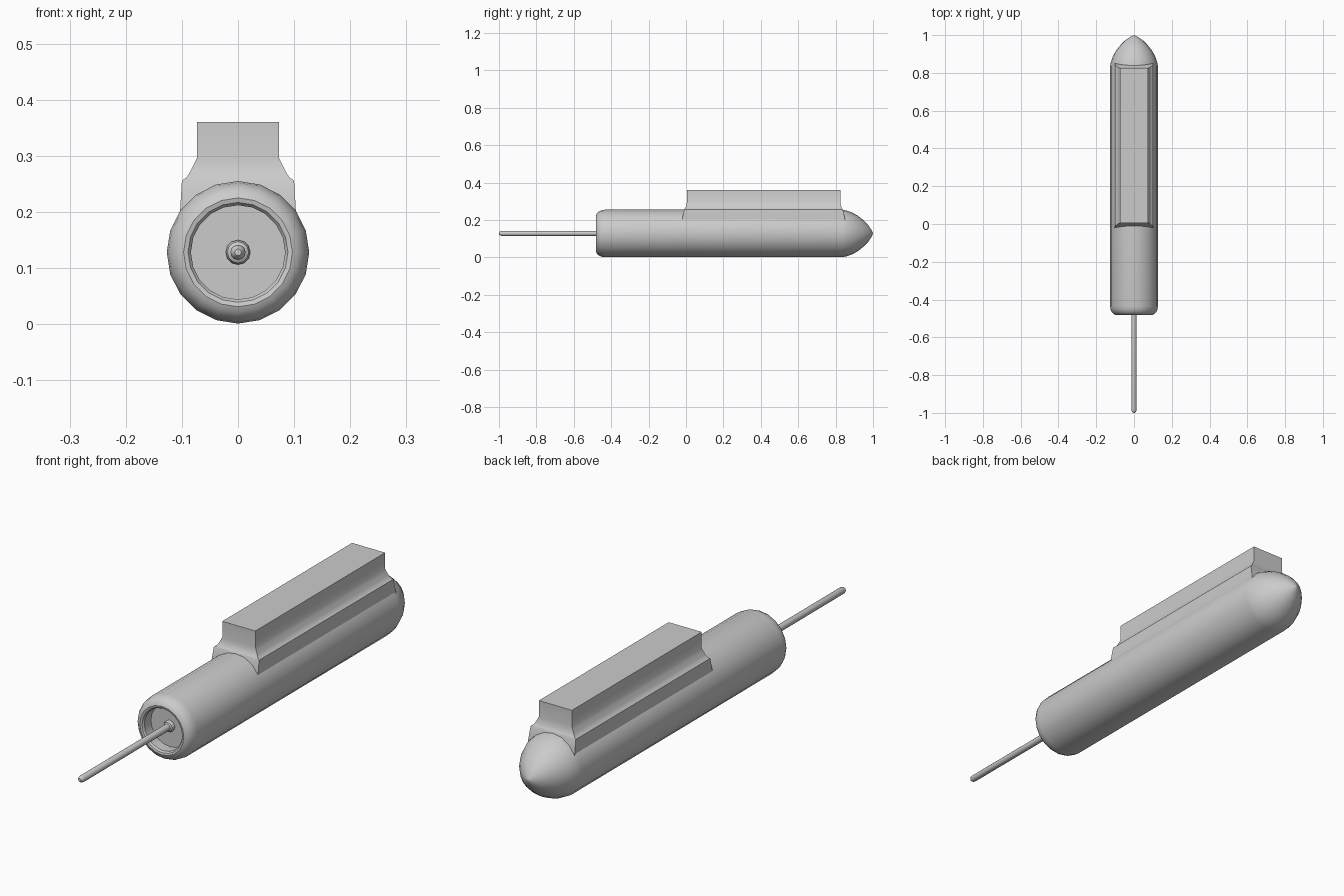
import bpy
import bmesh
from math import sin, cos, pi, radians

if "Cube" in bpy.data.objects:
    bpy.data.objects.remove(bpy.data.objects["Cube"])

AXIS_Z = 0.128


def finish(name, bm, angle=35):
    bmesh.ops.remove_doubles(bm, verts=bm.verts, dist=1e-5)
    bmesh.ops.recalc_face_normals(bm, faces=bm.faces)
    mesh = bpy.data.meshes.new(name)
    bm.to_mesh(mesh)
    bm.free()
    obj = bpy.data.objects.new(name, mesh)
    bpy.context.collection.objects.link(obj)
    bpy.ops.object.select_all(action='DESELECT')
    obj.select_set(True)
    bpy.context.view_layer.objects.active = obj
    bpy.ops.object.shade_smooth_by_angle(angle=radians(angle))
    return obj


def skin(bm, rings):
    """Join rings of vertices into quads and cap both ends."""
    n = len(rings[0])
    for a, b in zip(rings, rings[1:]):
        for i in range(n):
            j = (i + 1) % n
            bm.faces.new((a[i], a[j], b[j], b[i]))
    bm.faces.new(rings[0])
    bm.faces.new(rings[-1])


def lathe(name, profile, sides):
    """Revolve (y, radius) points around the long axis."""
    bm = bmesh.new()
    rings = [[bm.verts.new((r * sin(2 * pi * i / sides), y,
                            AXIS_Z + r * cos(2 * pi * i / sides)))
              for i in range(sides)] for y, r in profile]
    skin(bm, rings)
    return finish(name, bm)


# Tubular body: recessed tail disc, rounded rim, long barrel, pointed nose
lathe("body", [
    (-0.43, 0.084), (-0.472, 0.084), (-0.479, 0.089), (-0.481, 0.097),
    (-0.477, 0.107), (-0.467, 0.117), (-0.453, 0.124), (-0.435, 0.127),
    (0.835, 0.127), (0.86, 0.122), (0.89, 0.111), (0.92, 0.094),
    (0.95, 0.070), (0.975, 0.044), (0.992, 0.018), (1.0, 0.0005)], 20)

# Thin tail rod with rounded tip and collar at the disc
lathe("tail_rod", [
    (-0.42, 0.022), (-0.437, 0.022), (-0.444, 0.019), (-0.447, 0.0135),
    (-0.985, 0.0135), (-0.994, 0.011), (-1.0, 0.006)], 12)

# Mounting block: (z, half width, front y, back y), flaring into a saddle
sections = [
    (0.36, 0.073, 0.005, 0.825), (0.296, 0.073, 0.005, 0.825),
    (0.284, 0.079, 0.003, 0.827), (0.272, 0.085, 0.000, 0.830),
    (0.261, 0.092, -0.006, 0.835), (0.256, 0.100, -0.010, 0.839),
    (0.205, 0.103, -0.020, 0.850), (0.185, 0.103, -0.020, 0.850)]
bm = bmesh.new()
rings = [[bm.verts.new(p) for p in
          ((-w, y0, z), (w, y0, z), (w, y1, z), (-w, y1, z))]
         for z, w, y0, y1 in sections]
skin(bm, rings)
finish("mounting_block", bm)
